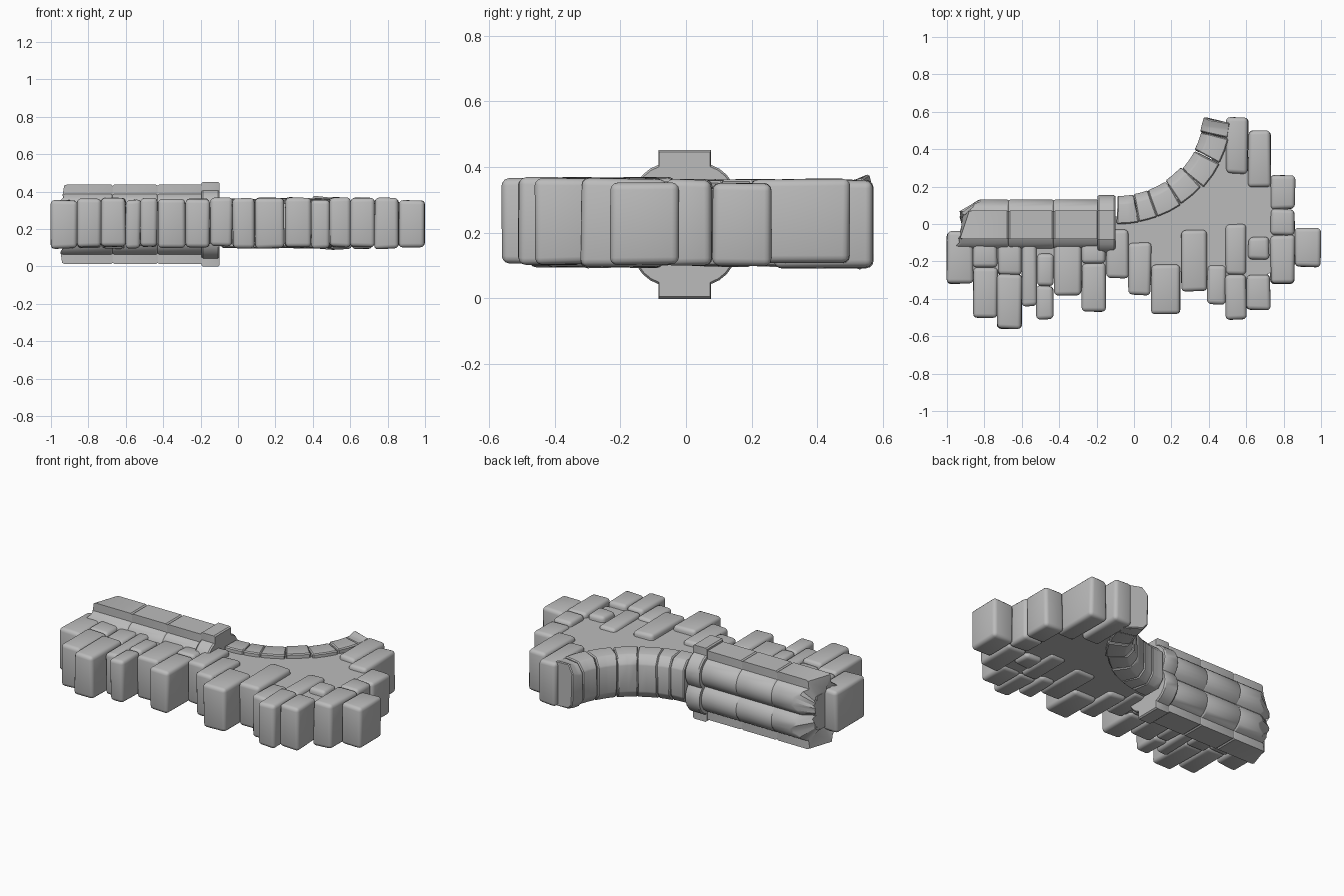
import bpy, bmesh, math, random
from mathutils import Vector

random.seed(4)
old = bpy.data.objects.get("Cube")
if old:
    bpy.data.objects.remove(old, do_unlink=True)

stone = bpy.data.materials.new("grey_stone")
stone.use_nodes = True
GREY = (0.5, 0.5, 0.5, 1)
stone.diffuse_color = GREY
stone.node_tree.nodes["Principled BSDF"].inputs["Base Color"].default_value = GREY

MID = 0.225          # mid height of the wall
LOW, HIGH = 0.1, 0.36


def jit(a):
    return random.uniform(-a, a)


def loft(name, rings, bevel=0, segments=2):
    """Closed solid through a list of equal-length point rings."""
    bm = bmesh.new()
    loops = [[bm.verts.new(p) for p in ring] for ring in rings]
    n = len(loops[0])
    for a, b in zip(loops, loops[1:]):
        for i in range(n):
            j = (i + 1) % n
            bm.faces.new((a[i], a[j], b[j], b[i]))
    bm.faces.new(loops[0][::-1])
    bm.faces.new(loops[-1])
    if bevel:
        bmesh.ops.bevel(bm, geom=bm.edges[:], offset=bevel, segments=segments,
                        profile=0.5, affect='EDGES', clamp_overlap=True)
    bmesh.ops.recalc_face_normals(bm, faces=bm.faces[:])
    me = bpy.data.meshes.new(name)
    bm.to_mesh(me)
    bm.free()
    me.materials.append(stone)
    me.shade_smooth()
    me.set_sharp_from_angle(angle=math.radians(32))
    ob = bpy.data.objects.new(name, me)
    bpy.context.collection.objects.link(ob)
    return ob


# Toothed wall blocks: x0, x1, y0, y1
blocks = [
    (-1, -.86, -.32, -.04),
    (-.86, -.73, -.5, -.23), (-.86, -.73, -.23, -.1),
    (-.73, -.6, -.56, -.27), (-.73, -.6, -.27, -.1),
    (-.6, -.52, -.44, -.1),
    (-.52, -.43, -.51, -.33), (-.52, -.43, -.33, -.16),
    (-.43, -.28, -.38, -.1),
    (-.28, -.15, -.47, -.21), (-.28, -.15, -.21, -.1),
    (-.15, -.03, -.29, -.03),
    (-.03, .09, -.38, -.1),
    (.09, .25, -.48, -.22),
    (.25, .39, -.36, -.03),
    (.39, .49, -.43, -.22),
    (.49, .6, -.27, 0), (.49, .6, -.51, -.27),
    (.6, .73, -.46, -.27), (.61, .72, -.19, -.07),
    (.73, .86, -.32, -.06), (.73, .86, -.06, .08), (.73, .86, .08, .26),
    (.86, 1, -.23, -.02),
    (.61, .73, .2, .5),
    (.49, .61, .27, .57),
]
for k, (x0, x1, y0, y1) in enumerate(blocks):
    rings = []
    for z in (LOW + jit(.007), HIGH + jit(.009)):
        rings.append([(x + jit(.004), y + jit(.004), z + jit(.004))
                      for x, y in ((x0, y0), (x1, y0), (x1, y1), (x0, y1))])
    loft(f"wall_block_{k + 1}", rings, bevel=.022, segments=3)

# Arch geometry, a quarter ring
CX, CY, R_IN, R_OUT = -.08, .6, .45, .6


def polar(r, deg, z):
    a = math.radians(deg)
    return Vector((CX + r * math.cos(a), CY + r * math.sin(a), z))


# Flat rubble core between the blocks and the arch
outline = [(-.92, -.25), (-.92, .04), (-.1, .04)]
outline += [tuple(polar(.56, d, 0).xy) for d in range(-85, -7, 7)]
outline += [(.52, .53), (.58, .3), (.7, .22), (.8, .15), (.88, -.1),
            (.8, -.22), (.66, -.3), (.4, -.28), (.2, -.25)]
loft("rubble_core", [[(x, y, z) for x, y in outline] for z in (.12, .335)])

# Arch stones with a chamfered inner edge
section = [(R_OUT, LOW), (R_OUT, HIGH), (.49, HIGH + .003), (R_IN, .315),
           (R_IN, .145), (.49, LOW - .003)]
joints = [-91, -80, -70, -56, -42, -27, -14, -5]
for k, (a, b) in enumerate(zip(joints, joints[1:])):
    swell, drop = jit(.006), jit(.005)
    steps = [a + .15, (a + b) / 2, b - .15]
    rings = [[polar(r + swell, d + jit(.5), z + drop) for r, z in section]
             for d in steps]
    if k == len(joints) - 2:      # broken tip
        rings[-1] = [p + Vector((jit(.015), jit(.02), jit(.02))) for p in rings[-1]]
    loft(f"arch_stone_{k + 1}", rings, bevel=.006, segments=1)


def clustered(r, c, w, top):
    """Outline of four round shafts with a flat fillet above and below (y, z offsets)."""
    cz = .075
    a0 = math.acos((w - c) / r)
    a1 = -math.asin(cz / r)
    arc = [a0 + (a1 - a0) * i / 8 for i in range(9)]
    quarter = [(w, top - MID)]
    quarter += [(c + r * math.cos(a), cz + r * math.sin(a)) for a in arc]
    half = quarter + [(y, -z) for y, z in quarter[-2::-1]]
    return half + [(-y, z) for y, z in half[::-1]]


def shaft(name, x0, x1, profile, broken=False):
    rings = []
    for x, s in ((x0, .97), (x0 + .008, 1), (x1 - .008, 1), (x1, .97)):
        rings.append([Vector((x, y * s - .004, MID + z * s)) for y, z in profile])
    if broken:                    # ragged end, its back corner knocked off
        for p, q in zip(rings[0], rings[1]):
            cut = max(0, p.y - .04) * 1.3 + random.uniform(0, .035)
            p.x += cut
            q.x += cut + .005
        rings.insert(0, [Vector((x0 + .03 + jit(.015), p.y * .55,
                                 MID + (p.z - MID) * .6)) for p in rings[0]])
    return loft(name, rings)


# Clustered column drums and the collar
drum = clustered(.092, .043, .075, .437)
cuts = [-.95, -.67, -.43, -.19]
for k, (a, b) in enumerate(zip(cuts, cuts[1:])):
    shaft(f"column_drum_{k + 1}", a, b, drum, broken=(k == 0))
shaft("column_collar", -.195, -.1, clustered(.112, .046, .08, .452))
